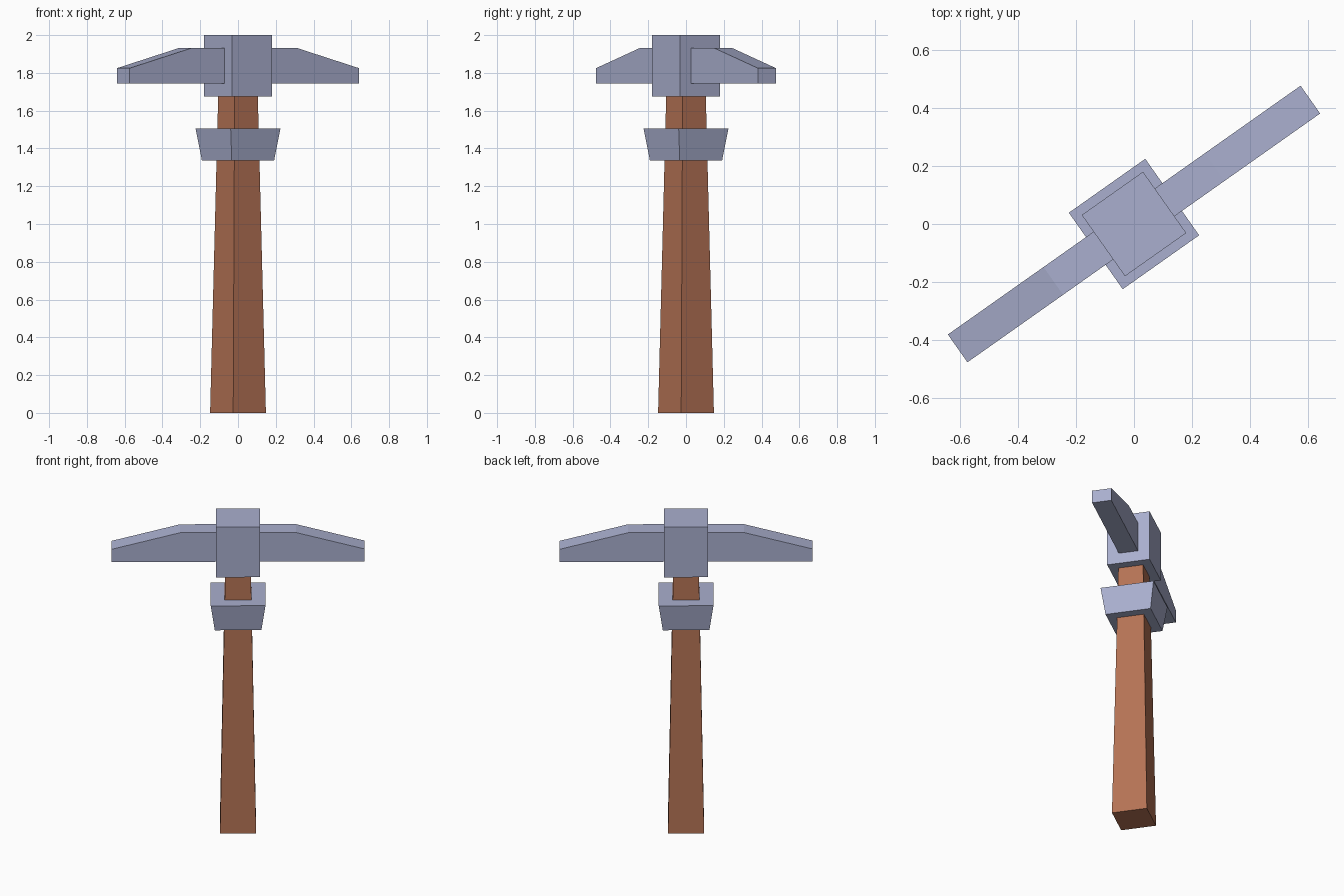
import bpy, bmesh, math

if "Cube" in bpy.data.objects:
    bpy.data.objects.remove(bpy.data.objects["Cube"])

TURN = math.radians(35.2)  # the whole tool is turned about z


def material(name, color):
    m = bpy.data.materials.new(name)
    m.diffuse_color = (*color, 1)
    m.use_nodes = True
    m.node_tree.nodes["Principled BSDF"].inputs["Base Color"].default_value = m.diffuse_color
    return m


wood = material("wood", (0.46, 0.17, 0.09))
metal = material("metal", (0.40, 0.43, 0.62))


def add_object(name, bm, mat):
    bmesh.ops.recalc_face_normals(bm, faces=bm.faces)
    mesh = bpy.data.meshes.new(name)
    bm.to_mesh(mesh)
    bm.free()
    mesh.materials.append(mat)
    obj = bpy.data.objects.new(name, mesh)
    obj.rotation_euler.z = TURN
    bpy.context.collection.objects.link(obj)
    return obj


def tapered_block(name, z0, z1, half0, half1, mat):
    """Square block, half-width half0 at z0 and half1 at z1."""
    bm = bmesh.new()
    bmesh.ops.create_cube(bm, size=2)
    for v in bm.verts:
        half, z = (half1, z1) if v.co.z > 0 else (half0, z0)
        v.co = (v.co.x * half, v.co.y * half, z)
    return add_object(name, bm, mat)


# Wooden shaft, metal collar and head block
tapered_block("handle", 0.0, 1.69, 0.106, 0.075, wood)
tapered_block("collar", 1.335, 1.505, 0.137, 0.161, metal)
tapered_block("head_block", 1.675, 2.0, 0.129, 0.129, metal)

# Pick arms: side profile extruded across the width, mirrored to the other side
profile = [(0.125, 1.743), (0.743, 1.743), (0.743, 1.825), (0.34, 1.932), (0.125, 1.932)]
half_width = 0.0585
bm = bmesh.new()
side = bm.faces.new([bm.verts.new((x, -half_width, z)) for x, z in profile])
extruded = bmesh.ops.extrude_face_region(bm, geom=[side])["geom"]
bmesh.ops.translate(bm, vec=(0, 2 * half_width, 0),
                    verts=[g for g in extruded if isinstance(g, bmesh.types.BMVert)])
# extrude_face_region may drop the starting face; close any open end
bmesh.ops.holes_fill(bm, edges=[e for e in bm.edges if e.is_boundary])
arms = add_object("pick_arms", bm, metal)
arms.modifiers.new("mirror", 'MIRROR').use_axis = (True, False, False)
